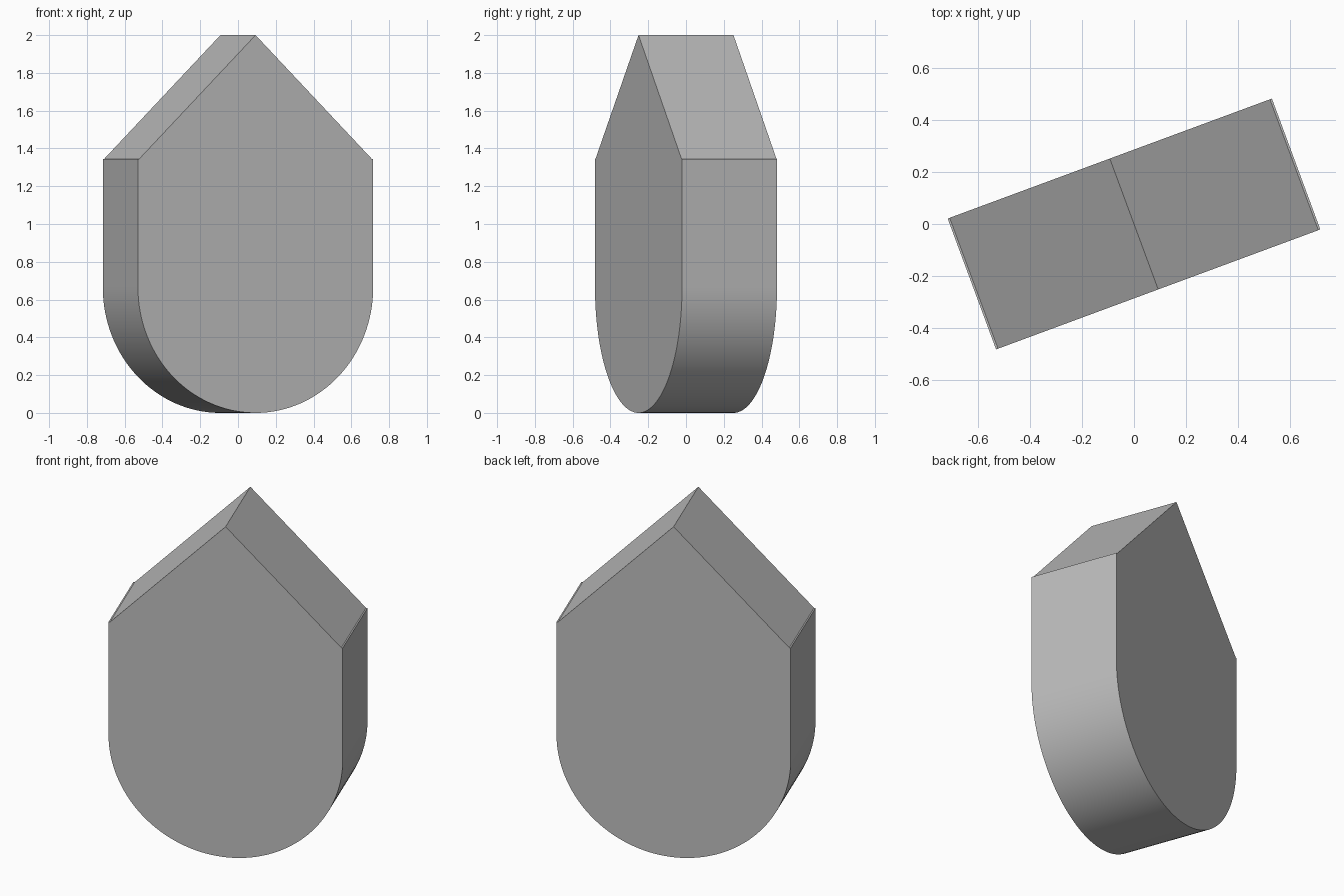
import bpy, bmesh
from math import pi, cos, sin, radians

cube = bpy.data.objects.get("Cube")
if cube:
    bpy.data.objects.remove(cube, do_unlink=True)

HALF_W, HALF_D = 0.664, 0.268
SHOULDER, TOP, LEDGE = 1.345, 2.0, 0.008
ARC_STEPS = 64

grey = bpy.data.materials.new("plain grey")
grey.use_nodes = True
colour = (0.5, 0.5, 0.5, 1)
grey.diffuse_color = colour
grey.node_tree.nodes["Principled BSDF"].inputs["Base Color"].default_value = colour

# Profile: round bottom, straight walls, tiny ledges and a pointed top
profile = [(HALF_W * cos(a), HALF_W + HALF_W * sin(a))
           for a in (pi + pi * i / ARC_STEPS for i in range(ARC_STEPS + 1))]
profile += [(HALF_W, SHOULDER), (HALF_W - LEDGE, SHOULDER), (0, TOP),
            (LEDGE - HALF_W, SHOULDER), (-HALF_W, SHOULDER)]

# Extrude the profile through the depth
bm = bmesh.new()
face = bm.faces.new([bm.verts.new((x, -HALF_D, z)) for x, z in profile])
extruded = bmesh.ops.extrude_face_region(bm, geom=[face], use_keep_orig=True)
moved = [v for v in extruded["geom"] if isinstance(v, bmesh.types.BMVert)]
bmesh.ops.translate(bm, verts=moved, vec=(0, 2 * HALF_D, 0))
bmesh.ops.recalc_face_normals(bm, faces=bm.faces)
mesh = bpy.data.meshes.new("pointed_block")
bm.to_mesh(mesh)
bm.free()

# Turned block
block = bpy.data.objects.new("pointed_block", mesh)
block.rotation_euler.z = radians(20.3)
mesh.materials.append(grey)
bpy.context.collection.objects.link(block)
bpy.context.view_layer.objects.active = block
block.select_set(True)
bpy.ops.object.shade_smooth_by_angle(angle=radians(30))
